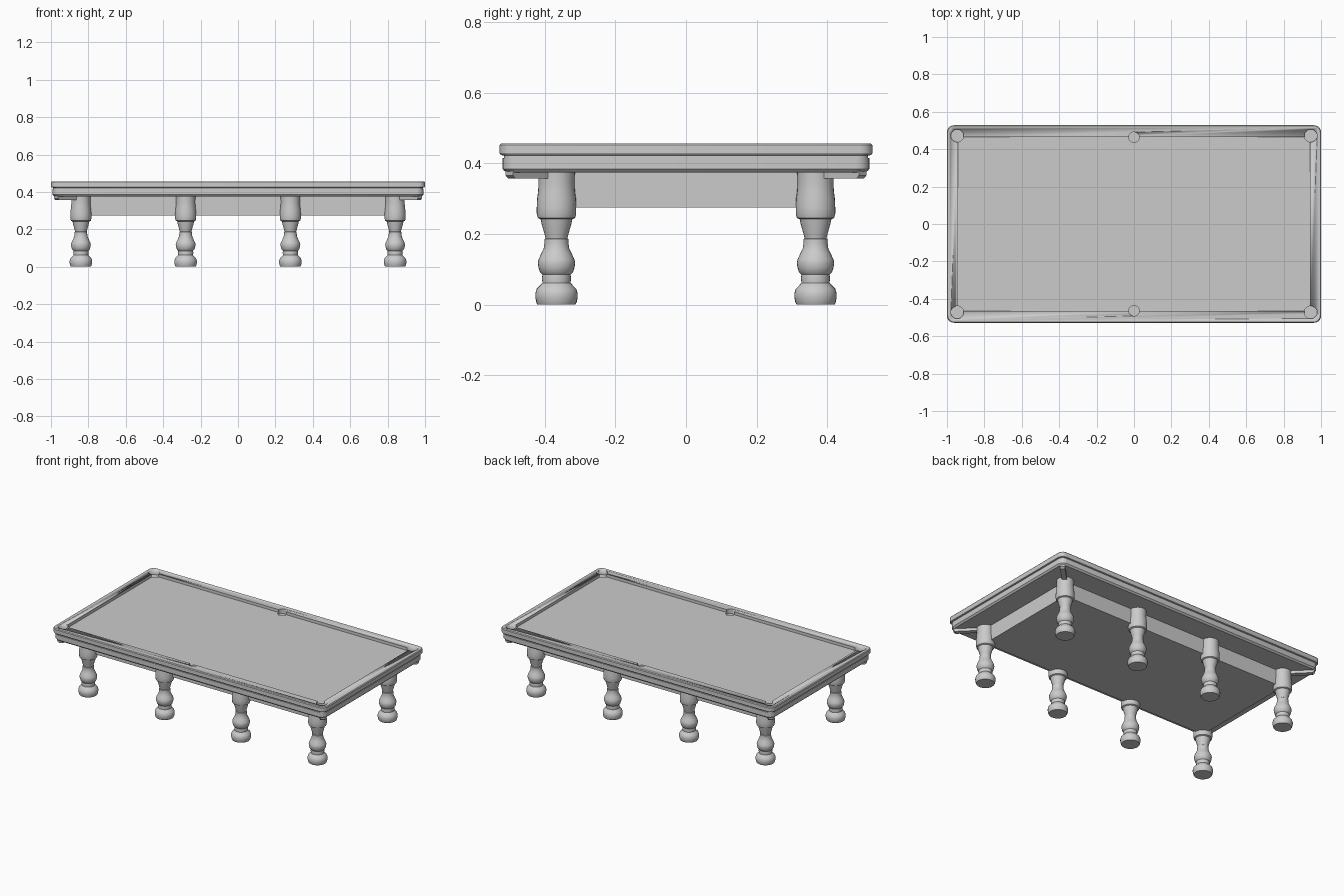
import bpy, bmesh, math
from mathutils import Matrix

if "Cube" in bpy.data.objects:
    bpy.data.objects.remove(bpy.data.objects["Cube"])


def make_object(name, bm, smooth=True):
    bmesh.ops.recalc_face_normals(bm, faces=bm.faces[:])
    me = bpy.data.meshes.new(name)
    bm.to_mesh(me)
    bm.free()
    ob = bpy.data.objects.new(name, me)
    bpy.context.collection.objects.link(ob)
    if smooth:
        bpy.ops.object.select_all(action='DESELECT')
        ob.select_set(True)
        bpy.context.view_layer.objects.active = ob
        bpy.ops.object.shade_smooth_by_angle(angle=math.radians(30))
    return ob


def loft(name, layers, segs=5):
    """Stack of rounded rectangles: (half x, half y, corner radius, z)."""
    bm = bmesh.new()
    rings = []
    for hx, hy, r, z in layers:
        ring = []
        for q, (sx, sy) in enumerate([(1, 1), (-1, 1), (-1, -1), (1, -1)]):
            for i in range(segs + 1):
                a = math.pi / 2 * (q + i / segs)
                ring.append(bm.verts.new((sx * (hx - r) + r * math.cos(a),
                                          sy * (hy - r) + r * math.sin(a), z)))
        rings.append(ring)
    n = len(rings[0])
    for a, b in zip(rings, rings[1:]):
        for i in range(n):
            j = (i + 1) % n
            bm.faces.new((a[i], a[j], b[j], b[i]))
    bm.faces.new(rings[0])
    bm.faces.new(rings[-1])
    return make_object(name, bm)


def box(name, size, loc, angle=0):
    bm = bmesh.new()
    bmesh.ops.create_cube(bm, size=1, matrix=Matrix.Translation(loc)
                          @ Matrix.Rotation(angle, 4, 'Z') @ Matrix.Diagonal((*size, 1)))
    return make_object(name, bm, False)


def cut(target, cutter):
    mod = target.modifiers.new("cut", 'BOOLEAN')
    mod.operation, mod.solver, mod.object = 'DIFFERENCE', 'EXACT', cutter
    cutter.hide_render = True
    bpy.context.view_layer.objects.active = target
    bpy.ops.object.modifier_apply(modifier=mod.name)
    bpy.data.objects.remove(cutter)


def lathe(name, profile, x, y, segs=28):
    bm = bmesh.new()
    vs = [bm.verts.new((r, 0, z)) for r, z in profile]
    es = [bm.edges.new(p) for p in zip(vs, vs[1:])]
    bmesh.ops.spin(bm, geom=vs + es, cent=(0, 0, 0), axis=(0, 0, 1),
                   angle=2 * math.pi, steps=segs)
    bmesh.ops.remove_doubles(bm, verts=bm.verts[:], dist=1e-5)
    bmesh.ops.translate(bm, verts=bm.verts[:], vec=(x, y, 0))
    return make_object(name, bm)


# Top rail with recessed playing bed
rail = loft("rail_and_bed", [(.988, .516, .03, .415), (.988, .516, .03, .422),
                             (.997, .525, .035, .424), (1, .528, .037, .429),
                             (1, .528, .037, .452), (.996, .524, .034, .457)])
cut(rail, box("bed_cutter", (1.88, .93, .1), (0, 0, .488)))

# Pockets in corners and at the middle of the long rails
pockets = [(sx * .945, sy * .472, .034) for sx in (-1, 1) for sy in (-1, 1)]
pockets += [(0, sy * .464, .028) for sy in (-1, 1)]
for x, y, r in pockets:
    cut(rail, lathe("pocket_cutter", [(0, .425), (r, .425), (r, .5), (0, .5)], x, y, 20))

# Frame under the rail
loft("frame", [(.982, .510, .035, .375), (.988, .516, .04, .38),
               (.992, .520, .04, .385), (.992, .520, .04, .416)])

# Central body between the legs
box("underbody", (1.68, .734, .11), (0, 0, .33))

# Turned legs
leg_profile = [(0, 0), (.054, 0), (.057, .006), (.060, .020), (.060, .032), (.056, .045),
               (.046, .055), (.040, .062), (.041, .075), (.040, .085), (.047, .092),
               (.051, .105), (.053, .118), (.051, .128), (.043, .145), (.036, .160),
               (.034, .175), (.034, .186), (.031, .188), (.034, .200), (.042, .228),
               (.044, .238), (.045, .242), (.053, .246), (.056, .258), (.056, .275),
               (.055, .300), (.052, .322), (.051, .345), (.052, .376), (0, .376)]
for i, x in enumerate((-.84, -.28, .28, .84)):
    for side, y in (("front", -.367), ("back", .367)):
        lathe(f"{side}_leg_{i + 1}", leg_profile, x, y)

# Diagonal corner brackets from the legs out to the frame corners
for sx in (-1, 1):
    for sy in (-1, 1):
        bm = bmesh.new()
        side_profile = [(0, .357), (.178, .357), (.189, .366), (.193, .416), (0, .416)]
        d = math.sqrt(.5)
        rows = []
        for w in (-.015, .015):
            rows.append([bm.verts.new((sx * (.84 + d * (u + w)), sy * (.367 + d * (u - w)), z))
                         for u, z in side_profile])
        bm.faces.new(rows[0])
        bm.faces.new(rows[1])
        for i in range(5):
            j = (i + 1) % 5
            bm.faces.new((rows[0][i], rows[0][j], rows[1][j], rows[1][i]))
        make_object("corner_bracket", bm, False)
